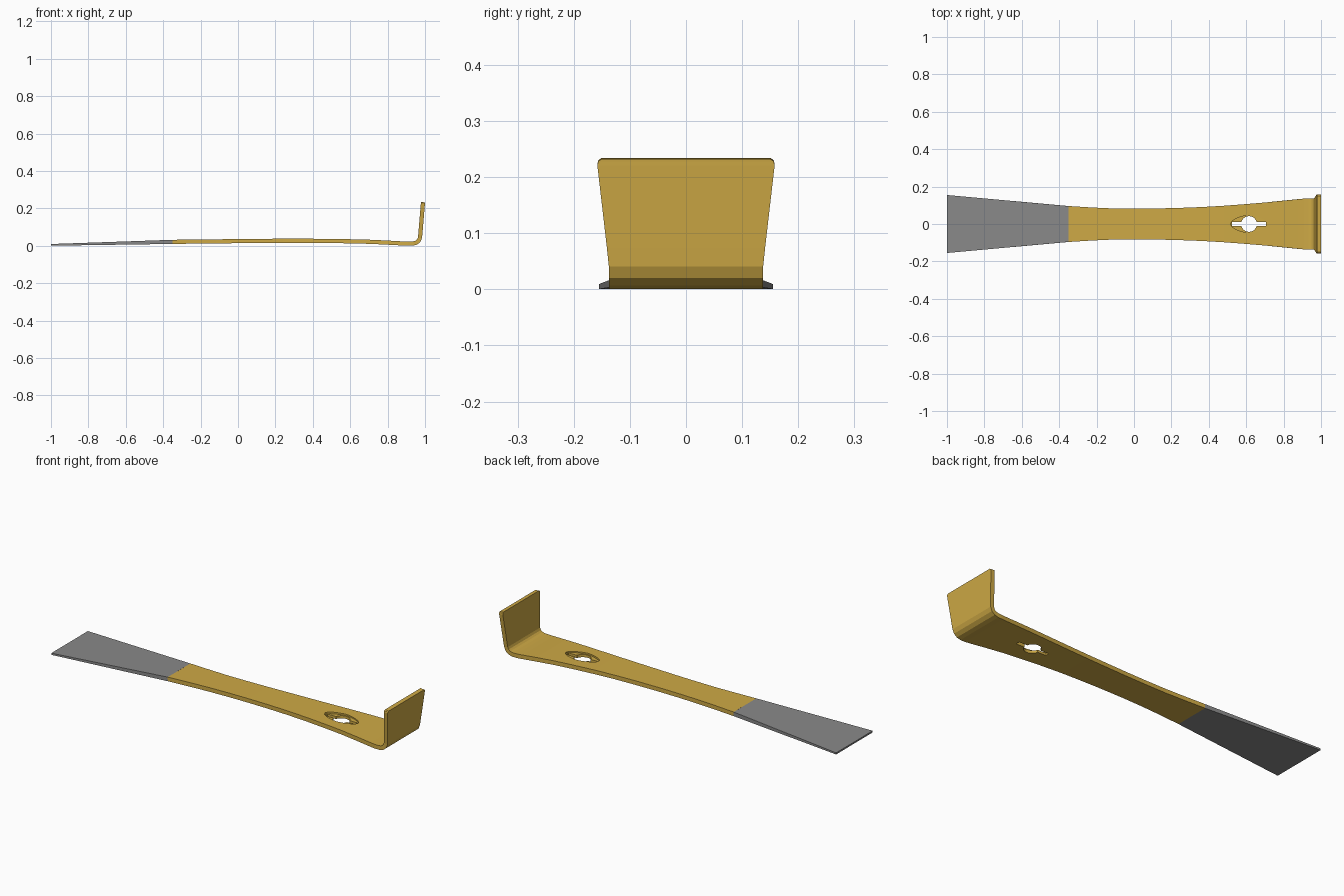
import bpy, bmesh
from math import sin, cos, pi, asin
from mathutils import Vector

if "Cube" in bpy.data.objects:
    bpy.data.objects.remove(bpy.data.objects["Cube"])


def strip(name, stations):
    """Sweep a rectangle along (x, z, half_width, thickness) stations."""
    bm = bmesh.new()
    pts = [Vector((s[0], 0, s[1])) for s in stations]
    rings = []
    for i, (x, z, w, t) in enumerate(stations):
        d = (pts[min(i + 1, len(pts) - 1)] - pts[max(i - 1, 0)]).normalized()
        n = Vector((-d.z, 0, d.x)) * t / 2
        rings.append([bm.verts.new(pts[i] + n * a + Vector((0, w * b, 0)))
                      for a, b in ((-1, -1), (-1, 1), (1, 1), (1, -1))])
    for a, b in zip(rings, rings[1:]):
        for k in range(4):
            bm.faces.new((a[k], a[(k + 1) % 4], b[(k + 1) % 4], b[k]))
    bm.faces.new(rings[0])
    bm.faces.new(rings[-1])
    return finish(name, bm)


def prism(name, outline, z0, z1):
    bm = bmesh.new()
    lo = [bm.verts.new((x, y, z0)) for x, y in outline]
    hi = [bm.verts.new((x, y, z1)) for x, y in outline]
    n = len(lo)
    for k in range(n):
        bm.faces.new((lo[k], lo[(k + 1) % n], hi[(k + 1) % n], hi[k]))
    bm.faces.new(lo)
    bm.faces.new(hi)
    return finish(name, bm)


def finish(name, bm):
    bmesh.ops.recalc_face_normals(bm, faces=bm.faces)
    me = bpy.data.meshes.new(name)
    bm.to_mesh(me)
    bm.free()
    ob = bpy.data.objects.new(name, me)
    bpy.context.collection.objects.link(ob)
    return ob


def cut(target, cutter):
    mod = target.modifiers.new("cut", 'BOOLEAN')
    mod.operation, mod.solver, mod.object = 'DIFFERENCE', 'EXACT', cutter
    cutter.hide_render = True
    bpy.context.view_layer.objects.active = target
    bpy.ops.object.modifier_apply(modifier=mod.name)
    bpy.data.objects.remove(cutter)


# Tapered scraper blade
blade = strip("scraper_blade", [(-1, .005, .155, .009), (-.35, .021, .096, .022)])

# Waisted handle, bend and upright hook with rounded corners
T = .022
path = [(-.35, .021, .096), (-.23, .0225, .0885), (-.12, .0235, .0835), (0, .025, .082),
        (.12, .0262, .083), (.24, .027, .086), (.36, .027, .0905), (.48, .026, .0975),
        (.6, .024, .1065), (.7, .0215, .115), (.8, .017, .125), (.88, .0125, .133),
        (.91, .0115, .136), (.935, .012, .137), (.953, .0165, .137), (.966, .027, .137),
        (.973, .043, .1375), (.976, .075, .141), (.9882, .222, .158),
        (.9886, .229, .1565), (.989, .233, .151)]
body = strip("handle_and_hook", [(x, z, w, T) for x, z, w in path])

# Shallow eye-shaped recess on the top face
CX = .615
eye = [(CX + .097 * cos(a), .047 * sin(a) * (1 - .18 * abs(cos(a))))
       for a in (2 * pi * k / 32 for k in range(32))]
cut(body, prism("recess_cutter", eye, .027, .08))

# Round nail hole joined to a narrow slot
R, H = .042, .0105
a0 = asin(H / R)
arc = [a0 + (pi - 2 * a0) * k / 12 for k in range(13)]
upper = [(CX + .09, H)] + [(CX + R * cos(a), R * sin(a)) for a in arc] + [(CX - .09, H)]
keyhole = upper + [(x, -y) for x, y in reversed(upper)]
cut(body, prism("nail_slot_cutter", keyhole, -.05, .08))

# Painted gold finish
gold = bpy.data.materials.new("gold_paint")
gold.diffuse_color = (.62, .4, .06, 1)
gold.use_nodes = True
gold.node_tree.nodes["Principled BSDF"].inputs["Base Color"].default_value = gold.diffuse_color
body.data.materials.clear()
body.data.materials.append(gold)
for p in body.data.polygons:
    p.material_index = 0
grey = bpy.data.materials.new("bare_steel")
grey.diffuse_color = (.25, .25, .25, 1)
grey.use_nodes = True
grey.node_tree.nodes["Principled BSDF"].inputs["Base Color"].default_value = grey.diffuse_color
blade.data.materials.append(grey)
